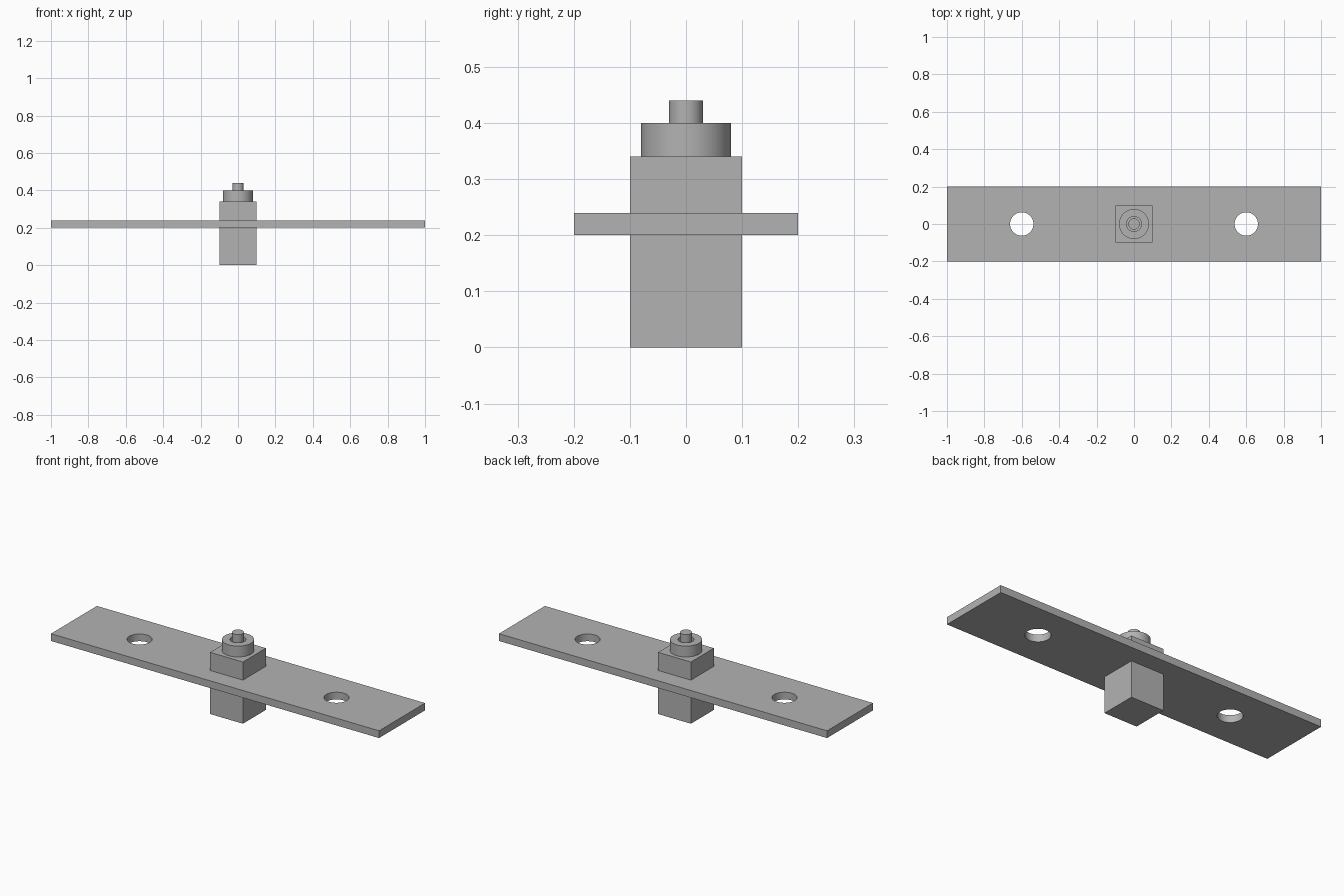
import bpy
import math

SEGMENTS = 64

cube = bpy.data.objects.get("Cube")
if cube:
    bpy.data.objects.remove(cube, do_unlink=True)

# Single plain metal colour
grey = bpy.data.materials.new("plain grey")
grey.use_nodes = True
colour = (0.45, 0.45, 0.45, 1.0)
grey.diffuse_color = colour
grey.node_tree.nodes["Principled BSDF"].inputs["Base Color"].default_value = colour


def finish(obj, name):
    obj.name = name
    obj.data.materials.clear()
    obj.data.materials.append(grey)
    return obj


def box(name, size_x, size_y, bottom, top):
    bpy.ops.mesh.primitive_cube_add(size=1, location=(0, 0, (bottom + top) / 2))
    obj = bpy.context.object
    obj.scale = (size_x, size_y, top - bottom)
    bpy.ops.object.transform_apply(location=False, rotation=False, scale=True)
    return finish(obj, name)


def cylinder(name, radius, bottom, top, x=0):
    bpy.ops.mesh.primitive_cylinder_add(
        vertices=SEGMENTS, radius=radius, depth=top - bottom,
        location=(x, 0, (bottom + top) / 2))
    return finish(bpy.context.object, name)


def cut(obj, cutter):
    mod = obj.modifiers.new("hole", 'BOOLEAN')
    mod.operation = 'DIFFERENCE'
    mod.solver = 'EXACT'
    mod.object = cutter
    bpy.context.view_layer.objects.active = obj
    bpy.ops.object.modifier_apply(modifier=mod.name)
    bpy.data.objects.remove(cutter, do_unlink=True)


def smooth(obj):
    bpy.ops.object.select_all(action='DESELECT')
    obj.select_set(True)
    bpy.context.view_layer.objects.active = obj
    bpy.ops.object.shade_smooth_by_angle(angle=math.radians(30))


# Mounting plate with a bolt hole on each side
plate = box("mounting_plate", 2.0, 0.4, 0.2, 0.24)
for side in (-1, 1):
    cut(plate, cylinder("hole_cutter", 0.0625, 0.1, 0.3, side * 0.6))

# Square body passing through the plate
box("square_body", 0.2, 0.2, 0.0, 0.34)

# Round collar with a bore, and the pin standing in it
collar = cylinder("collar", 0.08, 0.34, 0.4)
cut(collar, cylinder("bore_cutter", 0.04, 0.3, 0.5))
pin = cylinder("centre_pin", 0.03, 0.34, 0.44)

for part in (plate, collar, pin):
    smooth(part)
